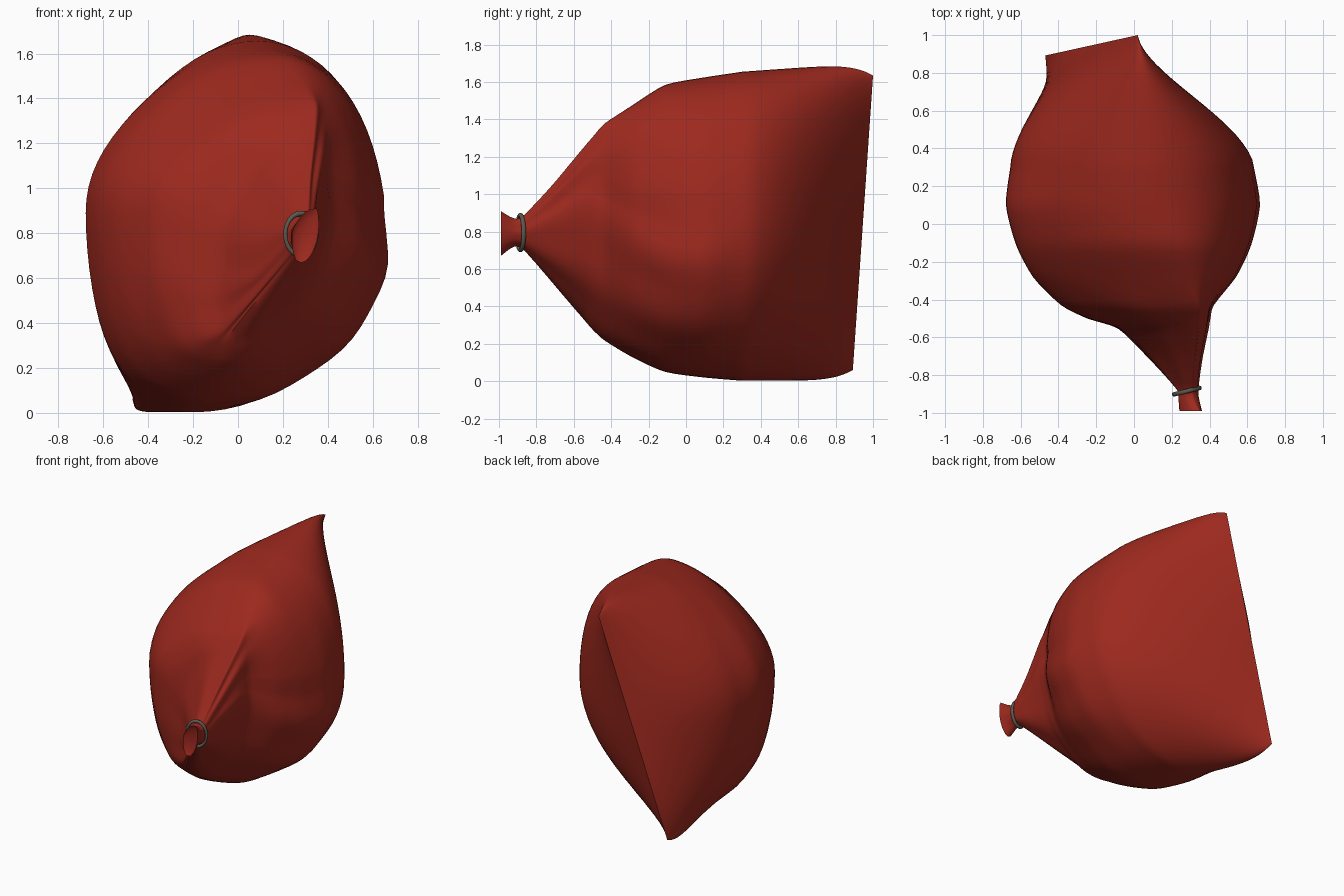
import bpy, bmesh, math
from mathutils import Vector

if "Cube" in bpy.data.objects:
    bpy.data.objects.remove(bpy.data.objects["Cube"])

N = 72


def material(name, rgb):
    m = bpy.data.materials.new(name)
    m.diffuse_color = (*rgb, 1)
    m.use_nodes = True
    m.node_tree.nodes["Principled BSDF"].inputs["Base Color"].default_value = m.diffuse_color
    return m


red = material("red cloth", (0.335, 0.022, 0.013))
grey = material("grey cord", (0.105, 0.10, 0.075))

# cross-sections along the sack: y, right (x, z), top, left, bottom
KEYS = [
    (-0.99, .36, .84, .345, .91, .24, .78, .28, .67),
    (-0.93, .345, .80, .31, .875, .235, .79, .27, .715),
    (-0.875, .34, .80, .305, .88, .225, .79, .26, .71),
    (-0.70, .36, .88, .31, 1.06, .07, .66, .095, .515),
    (-0.555, .39, .96, .325, 1.235, -.08, .68, -.04, .345),
    (-0.50, .40, .96, .33, 1.30, -.25, .80, -.05, .28),
    (-0.43, .42, .92, .33, 1.38, -.39, .86, -.06, .215),
    (-0.28, .54, .82, .27, 1.48, -.535, .88, -.09, .125),
    (-0.11, .62, .74, .19, 1.585, -.625, .89, -.13, .05),
    (0.10, .668, .72, .12, 1.625, -.678, .89, -.17, .02),
    (0.30, .635, .80, .09, 1.655, -.655, .84, -.20, .003),
]


def catmull(a, b, c, d, t):
    # limited-tangent cubic so the profile never overshoots
    m0, m1 = (c - a) * .35, (d - b) * .35
    return ((2*t**3 - 3*t*t + 1) * b + (t**3 - 2*t*t + t) * m0
            + (3*t*t - 2*t**3) * c + (t**3 - t*t) * m1)


def section(k):
    y, rx, rz, tx, tz, lx, lz, bx, bz = k
    ripple = 0.035 * max(0, 1 - abs(y + .68) / .35)
    fold = 0.02 * max(0, 1 - abs(y + .2) / .5)
    cx, cz = (rx + lx + tx + bx) / 4, (tz + bz) / 2
    pts = []
    for i in range(N):
        a = 2 * math.pi * i / N
        c, s = math.cos(a), math.sin(a)
        vx, vz = (tx, tz) if s >= 0 else (bx, bz)
        hx, hz = (rx, rz) if c >= 0 else (lx, lz)
        if c < 0:
            e = 1 + (.14 if s > 0 else -.15) * abs(math.sin(2 * a))
        else:
            e = 1 + (-.07 if s > 0 else .06) * abs(math.sin(2 * a))
        x = vx + (hx - vx) * abs(c) ** e
        z = hz + (vz - hz) * abs(s) ** e
        # gathers near the neck, softer folds along the lower right
        f = 1 + ripple * math.cos(9 * a)
        if c > 0 and s < .2:
            f += fold * c * (math.cos(11 * (a + .1)) - .6)
        pts.append(Vector((cx + (x - cx) * f, y, cz + (z - cz) * f)))
    return pts


rows = []
for j in range(len(KEYS) - 1):
    q = [KEYS[max(0, min(len(KEYS) - 1, j + d))] for d in (-1, 0, 1, 2)]
    for n in range(4):
        rows.append(section([catmull(*v, n / 4) for v in zip(*q)]))
rows.append(section(KEYS[-1]))

# flatten the back of the sack to a slanted straight seam
base = rows[-1]
low, high = Vector((-.47, .892, .06)), Vector((.02, 1.0, 1.635))
STEPS = 16
for n in range(1, STEPS + 1):
    u = n / STEPS
    row = []
    for i, p in enumerate(base):
        s = math.sin(2 * math.pi * i / N)
        e = low.lerp(high, (1 + s) / 2)
        wx, wz = u ** (1.65 - .75 * max(0, -s) ** 4), u ** 6
        x = p.x + (e.x - p.x) * wx
        x -= .05 * math.sin(math.pi * u) * max(0, -s) ** 2
        z = p.z + (e.z - p.z) * wz + .05 * max(0, s) ** 3 * u * (1 - wz)
        row.append(Vector((x, p.y + (e.y - p.y) * u, z)))
    rows.append(row)

# sack: loft through all sections, shallow mouth at the tied end
bm = bmesh.new()
mid = Vector((.295, -.975, .79))
mouth = [mid + (p - mid) * .7 + Vector((0, .012, 0)) for p in rows[0]]
rings = [[bm.verts.new(p) for p in r] for r in [mouth] + rows]
for a, b in zip(rings, rings[1:]):
    for i in range(N):
        j = (i + 1) % N
        bm.faces.new((a[i], a[j], b[j], b[i]))
bm.faces.new(rings[0])
bmesh.ops.remove_doubles(bm, verts=bm.verts[:], dist=0.0002)
bmesh.ops.recalc_face_normals(bm, faces=bm.faces[:])
me = bpy.data.meshes.new("sack")
bm.to_mesh(me)
bm.free()
sack = bpy.data.objects.new("sack", me)
bpy.context.collection.objects.link(sack)
me.materials.append(red)

# cord tied round the neck
bpy.ops.mesh.primitive_torus_add(major_segments=40, minor_segments=10,
                                 major_radius=.093, minor_radius=.012,
                                 location=(.28, -.885, .795),
                                 rotation=(math.pi / 2, 0, math.radians(14)))
cord = bpy.context.object
cord.name = "neck_cord"
cord.scale = (.77, 1, 1)
cord.data.materials.append(grey)

for ob in (sack, cord):
    bpy.ops.object.select_all(action='DESELECT')
    ob.select_set(True)
    bpy.context.view_layer.objects.active = ob
    bpy.ops.object.shade_smooth_by_angle(angle=math.radians(50))
